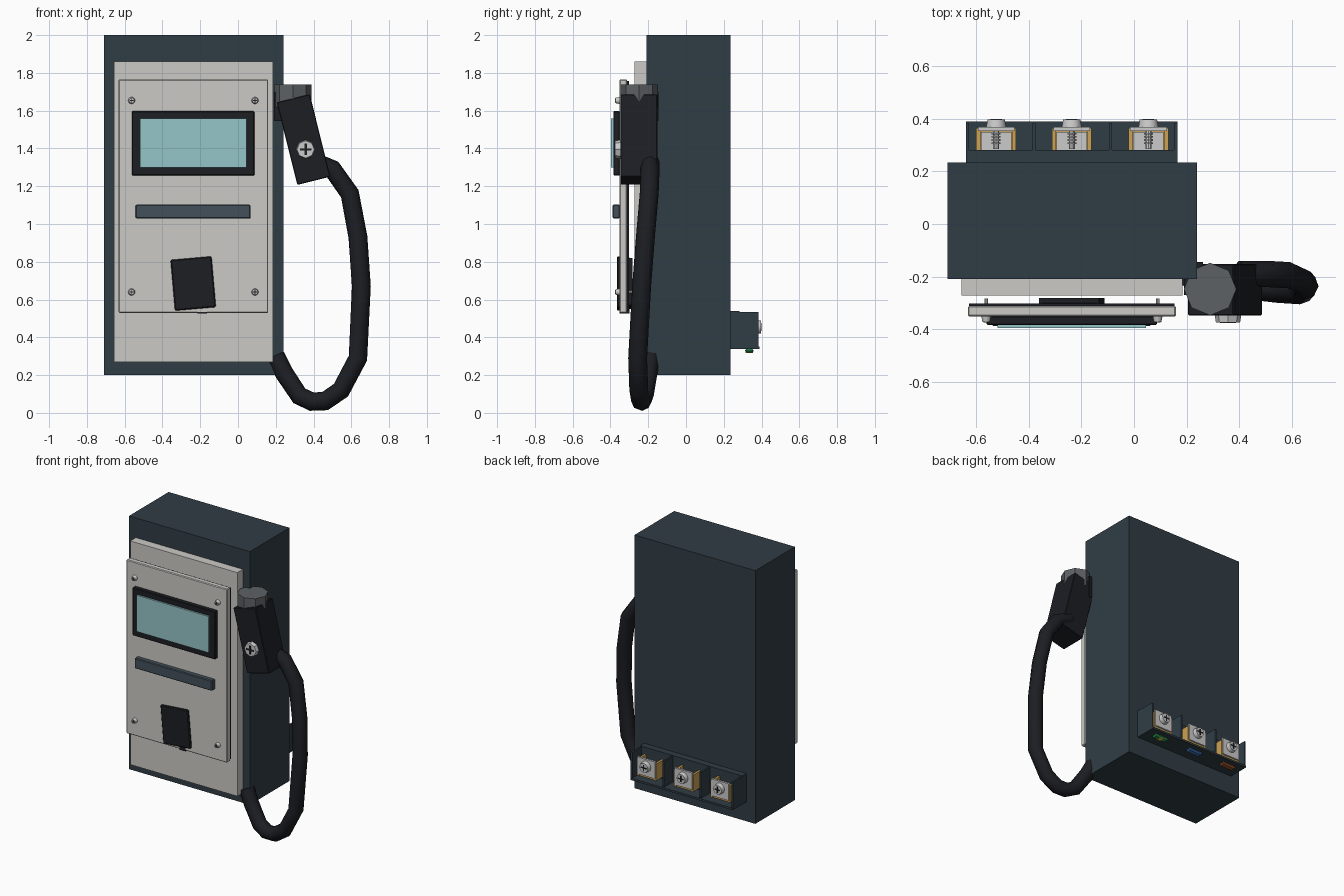
import bpy, math
from mathutils import Vector

if "Cube" in bpy.data.objects:
    bpy.data.objects.remove(bpy.data.objects["Cube"])

MATS = {}
COLORS = {
    "navy": (0.030, 0.046, 0.060), "cream": (0.60, 0.59, 0.56), "black": (0.012, 0.013, 0.017),
    "glass": (0.30, 0.56, 0.58), "steel": (0.55, 0.55, 0.55), "gold": (0.60, 0.36, 0.09),
    "slate": (0.055, 0.08, 0.10), "grey": (0.11, 0.12, 0.13), "green": (0.03, 0.35, 0.10),
    "yellow": (0.75, 0.65, 0.05), "blue": (0.05, 0.18, 0.50), "brown": (0.35, 0.10, 0.03),
}


def paint(ob, color):
    if color not in MATS:
        MATS[color] = bpy.data.materials.new(color)
        MATS[color].diffuse_color = (*COLORS[color], 1)
    ob.data.materials.append(MATS[color])


def box(name, x, y, z, color, bevel=0.0, tilt=0.0):
    """Box from (min, max) ranges; tilt in degrees about the y axis."""
    bpy.ops.mesh.primitive_cube_add(size=1)
    ob = bpy.context.object
    ob.name = name
    size = [r[1] - r[0] for r in (x, y, z)]
    for v in ob.data.vertices:
        v.co = Vector(c * s for c, s in zip(v.co, size))
    ob.location = [(r[0] + r[1]) / 2 for r in (x, y, z)]
    ob.rotation_euler.y = math.radians(tilt)
    if bevel:
        m = ob.modifiers.new("bevel", 'BEVEL')
        m.width, m.segments = bevel, 1
    paint(ob, color)
    return ob


def rod(name, start, end, r, color, sides=12, r2=None):
    """Cylinder or cone between two points."""
    a, b = Vector(start), Vector(end)
    bpy.ops.mesh.primitive_cone_add(vertices=sides, radius1=r, radius2=r if r2 is None else r2,
                                    depth=(b - a).length)
    ob = bpy.context.object
    ob.name = name
    ob.location = (a + b) / 2
    ob.rotation_euler = (b - a).to_track_quat('Z', 'Y').to_euler()
    paint(ob, color)
    bpy.ops.object.shade_smooth_by_angle(angle=math.radians(35))
    return ob


def cross(name, x, y, z, r):
    """Dark cross recess on a screw head."""
    box(name + "_a", (x - r, x + r), (y - .002, y + .002), (z - r * .2, z + r * .2), "black")
    box(name + "_b", (x - r * .2, x + r * .2), (y - .002, y + .002), (z - r, z + r), "black")


# Cabinet and front plates
box("cabinet", (-.71, .24), (-.21, .235), (.2, 2.0), "navy")
box("front_plate", (-.657, .185), (-.272, -.205), (.27, 1.86), "cream")
box("panel_gasket", (-.628, .155), (-.312, -.302), (.54, 1.757), "black")
box("service_panel", (-.633, .16), (-.352, -.312), (.53, 1.765), "cream", .005)

# Display and slot
box("display_frame", (-.562, .087), (-.384, -.35), (1.257, 1.597), "black", .004)
box("display_glass", (-.52, .045), (-.396, -.38), (1.30, 1.558), "glass")
box("slot_bar", (-.542, .066), (-.388, -.35), (1.029, 1.103), "slate", .005)

# Reader pad, slightly turned, with its rear housing and lower tab
box("reader_pad", (-.346, -.128), (-.366, -.30), (.55, .82), "black", .006, -5)
box("reader_housing", (-.352, -.122), (-.304, -.282), (.56, .81), "black", 0, -5)
box("reader_tab", (-.215, -.165), (-.352, -.30), (.525, .56), "black")

# Panel screws
for x in (-.563, .09):
    for z in (.64, 1.654):
        rod("panel_screw_shank", (x, -.35, z), (x, -.283, z), .007, "steel", 8)
        rod("panel_screw_head", (x, -.35, z), (x, -.374, z), .019, "steel", 12, .014)
        cross("panel_screw_slot", x, -.374, z, .010)

# Nozzle rest and nozzle
box("nozzle_bracket", (.19, .262), (-.27, -.145), (1.545, 1.70), "black")
rod("nozzle_cap", (.29, -.248, 1.62), (.29, -.248, 1.738), .1, "grey", 8)
box("nozzle_body", (.257, .437), (-.348, -.152), (1.222, 1.672), "black", .004, -14)
rod("nozzle_screw", (.358, -.34, 1.395), (.358, -.375, 1.395), .052, "steel", 8, .046)
cross("nozzle_screw_slot", .358, -.375, 1.395, .03)

# Cable
path = [(.40, -.19, 1.33), (.50, -.19, 1.29), (.592, -.195, 1.16), (.635, -.215, .93),
        (.653, -.235, .67), (.635, -.256, .29), (.545, -.25, .12), (.46, -.24, .062),
        (.39, -.235, .06), (.325, -.22, .09), (.245, -.20, .21), (.20, -.187, .30)]
curve = bpy.data.curves.new("cable", 'CURVE')
curve.dimensions = '3D'
curve.bevel_depth = .05
curve.bevel_resolution = 2
curve.use_fill_caps = True
spline = curve.splines.new('POLY')
spline.points.add(len(path) - 1)
for p, co in zip(spline.points, path):
    p.co = (*co, 1)
cable = bpy.data.objects.new("cable", curve)
bpy.context.collection.objects.link(cable)
paint(cable, "black")

# Terminal block on the back
box("terminal_back", (-.64, .165), (.23, .282), (.345, .54), "navy")
box("terminal_shelf", (-.64, .165), (.235, .39), (.338, .352), "navy")
for x in (-.634, -.381, -.089, .159):
    box("terminal_divider", (x - .006, x + .006), (.27, .385), (.345, .535), "navy")

# Clamps, screws and wire markers
for x, color in ((-.525, "brown"), (-.237, "blue"), (.055, "green")):
    for s in (-1, 1):
        box("clamp_side", (x + s * .068 - .008, x + s * .068 + .008), (.28, .365), (.37, .49), "gold")
    box("clamp_floor", (x - .07, x + .07), (.28, .36), (.37, .384), "gold")
    box("clamp_block", (x - .058, x + .058), (.28, .35), (.384, .41), "steel")
    box("clamp_plate", (x - .07, x + .07), (.355, .37), (.385, .505), "steel")
    rod("clamp_screw_shank", (x, .285, .455), (x, .372, .455), .012, "steel", 10)
    for i in range(4):
        y = .305 + i * .012
        rod("clamp_screw_thread", (x, y, .455), (x, y + .006, .455), .018, "steel", 10)
    rod("clamp_screw_head", (x, .37, .455), (x, .398, .455), .038, "steel", 12, .033)
    cross("clamp_screw_slot", x, .398, .455, .022)
    box("wire_marker", (x - .055, x + .055), (.312, .358), (.32, .34), color, .008)
    if color == "green":
        box("wire_marker_stripe", (x - .014, x + .014), (.316, .354), (.318, .33), "yellow")

for m in bpy.data.materials:
    if m.users and not m.is_grease_pencil:
        m.use_nodes = True
        m.node_tree.nodes["Principled BSDF"].inputs["Base Color"].default_value = m.diffuse_color
